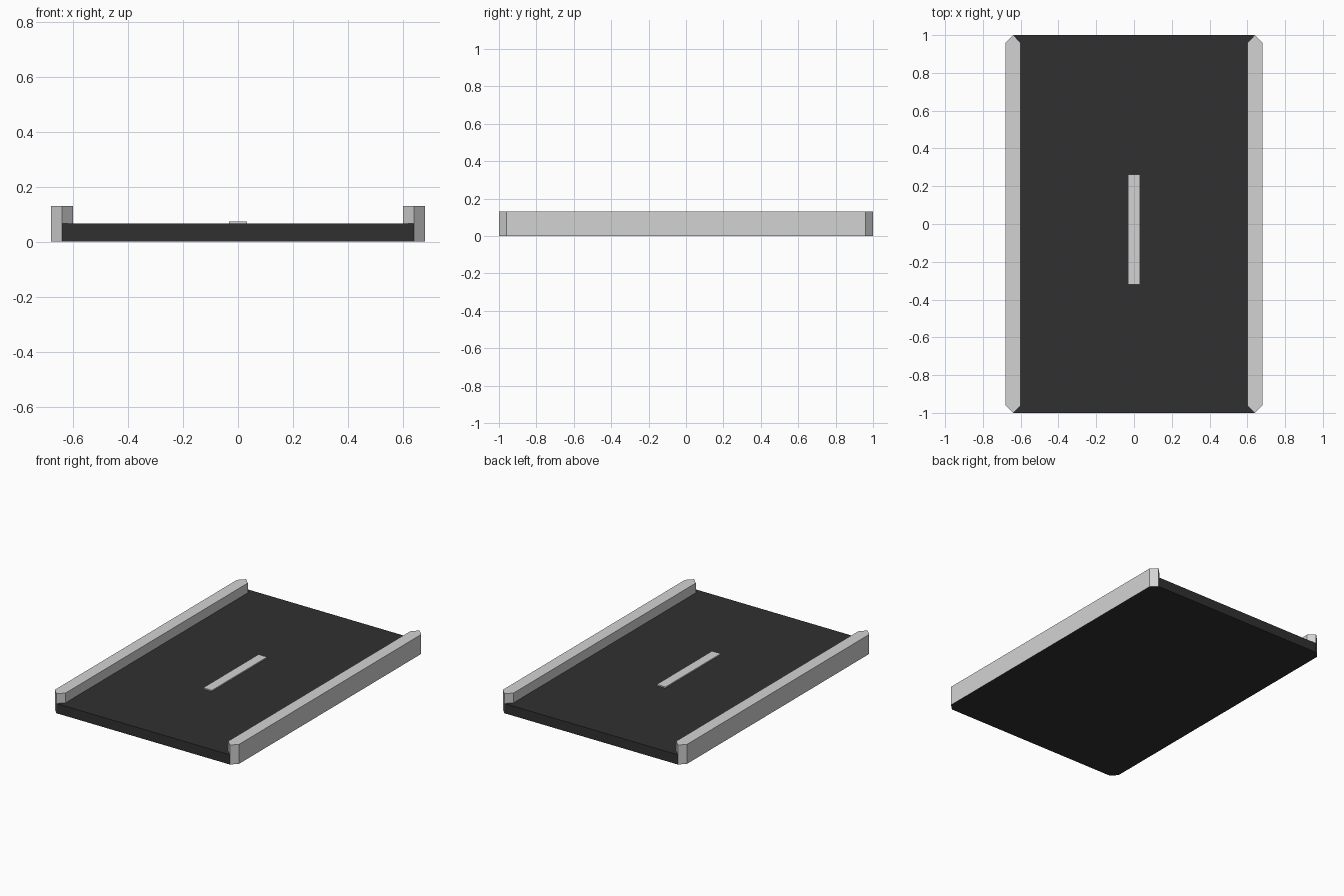
import bpy
import bmesh

cube = bpy.data.objects.get("Cube")
if cube:
    bpy.data.objects.remove(cube, do_unlink=True)


def make_material(name, value):
    mat = bpy.data.materials.new(name)
    mat.use_nodes = True
    colour = (value, value, value, 1)
    mat.diffuse_color = colour
    mat.node_tree.nodes["Principled BSDF"].inputs["Base Color"].default_value = colour
    return mat


asphalt = make_material("dark asphalt", 0.03)
concrete = make_material("light concrete", 0.65)


def prism(name, outline, bottom, top, materials):
    """Extrude a counter-clockwise outline; the underside takes the last material."""
    bm = bmesh.new()
    base = bm.faces.new([bm.verts.new((x, y, bottom)) for x, y in outline])
    extruded = bmesh.ops.extrude_face_region(bm, geom=[base], use_keep_orig=True)
    moved = [v for v in extruded["geom"] if isinstance(v, bmesh.types.BMVert)]
    bmesh.ops.translate(bm, verts=moved, vec=(0, 0, top - bottom))
    bmesh.ops.recalc_face_normals(bm, faces=bm.faces)
    for face in bm.faces:
        face.material_index = len(materials) - 1 if face.normal.z < -0.5 else 0
    mesh = bpy.data.meshes.new(name)
    bm.to_mesh(mesh)
    bm.free()
    for mat in materials:
        mesh.materials.append(mat)
    obj = bpy.data.objects.new(name, mesh)
    bpy.context.collection.objects.link(obj)
    return obj


def rectangle(x, y0, y1):
    return [(-x, y0), (x, y0), (x, y1), (-x, y1)]


# Road slab and the centre dash
ROAD_TOP = 0.065
prism("road_slab", rectangle(0.64, -1, 1), 0, ROAD_TOP, [asphalt])
prism("centre_dash", rectangle(0.032, -0.32, 0.262), ROAD_TOP, 0.073, [concrete])

# Kerbs with pointed ends, dark underneath
half, end = 0.04, 0.96
kerb = [(-half, -end), (0, -1), (half, -end), (half, end), (0, 1), (-half, end)]
for name, centre in (("left_kerb", 0.64), ("right_kerb", -0.64)):
    outline = [(x + centre, y) for x, y in kerb]
    prism(name, outline, 0, 0.13, [concrete, asphalt])
